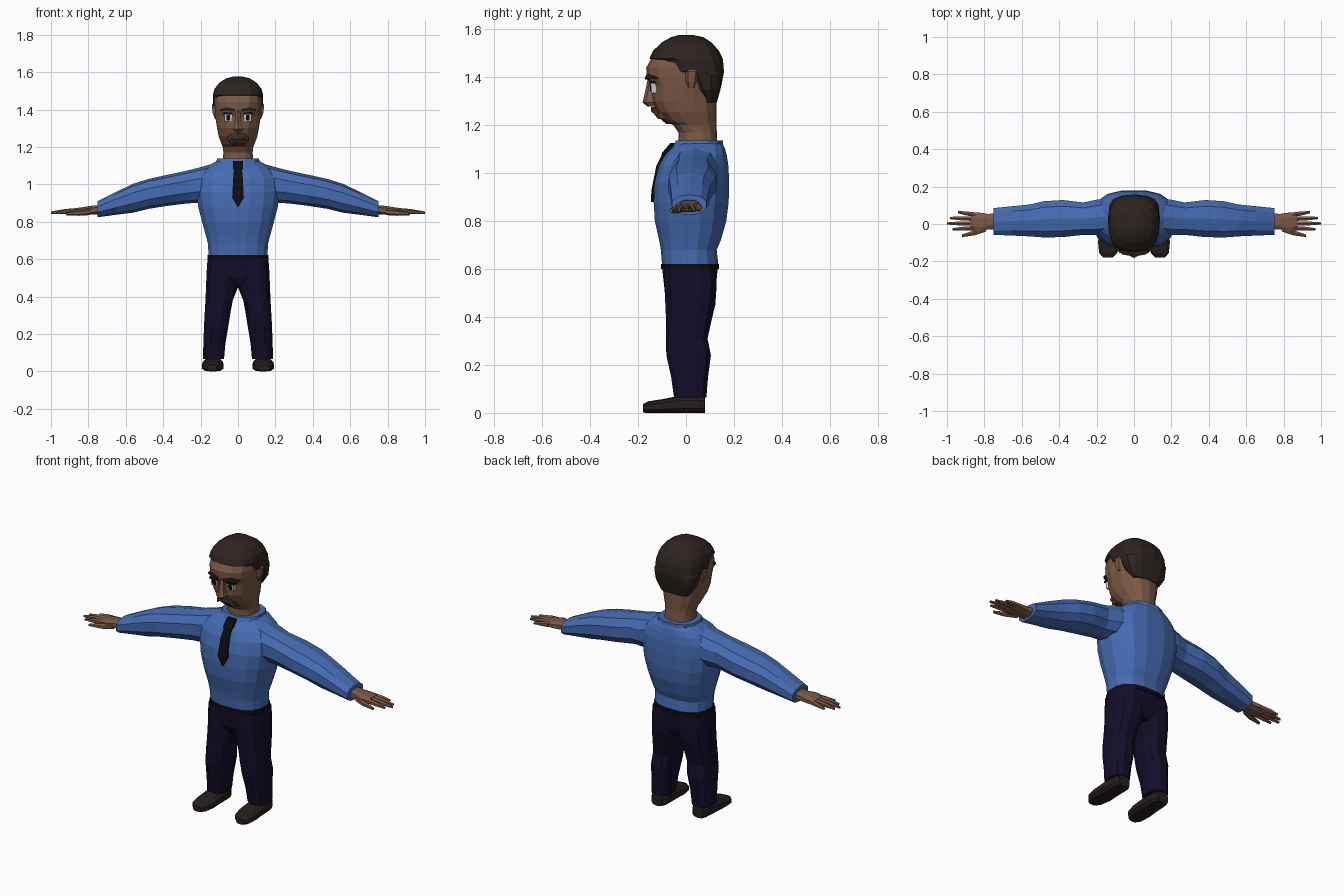
import bpy, bmesh
from math import sin, cos, pi


def material(name, rgb):
    m = bpy.data.materials.new(name)
    m.diffuse_color = (*rgb, 1)
    return m


SHIRT = material("shirt_blue", (0.06, 0.15, 0.45))
SKIN = material("skin_brown", (0.20, 0.10, 0.06))
NAVY = material("trouser_navy", (0.007, 0.004, 0.022))
HAIR = material("hair_brown", (0.026, 0.017, 0.014))
BEARD = material("beard_brown", (0.07, 0.035, 0.022))
SHOE = material("shoe_brown", (0.02, 0.013, 0.012))
BLACK = material("black", (0.004, 0.004, 0.005))
WHITE = material("eye_white", (0.6, 0.6, 0.6))


def loft(name, axis, rings, mat, n=12, e=0.8, mirror=False):
    """Skin rings (t, a0, a1, b0, b1) along an axis; e=1 is round, e=0 with n=4 is a box."""
    bm = bmesh.new()
    k = cos(pi / n) ** e
    loops = []
    for t, a0, a1, b0, b1 in rings:
        loop = []
        for i in range(n):
            w = 2 * pi * (i + 0.5) / n
            c, s = cos(w), sin(w)
            u = abs(c) ** e * (1 if c > 0 else -1) / k
            v = abs(s) ** e * (1 if s > 0 else -1) / k
            if e == 0:
                u, v = (1 if c > 0 else -1), (1 if s > 0 else -1)
            a = (a0 + a1) / 2 + u * (a1 - a0) / 2
            b = (b0 + b1) / 2 + v * (b1 - b0) / 2
            p = {"x": (t, a, b), "y": (a, t, b), "z": (a, b, t)}[axis]
            loop.append(bm.verts.new(p))
        loops.append(loop)
    for l0, l1 in zip(loops, loops[1:]):
        for i in range(n):
            j = (i + 1) % n
            bm.faces.new((l0[i], l0[j], l1[j], l1[i]))
    bm.faces.new(loops[0])
    bm.faces.new(loops[-1])
    bmesh.ops.recalc_face_normals(bm, faces=bm.faces)
    me = bpy.data.meshes.new(name)
    bm.to_mesh(me)
    bm.free()
    me.materials.append(mat)
    ob = bpy.data.objects.new(name, me)
    bpy.context.collection.objects.link(ob)
    if mirror:
        ob.modifiers.new("Mirror", "MIRROR").use_axis = (True, False, False)
    return ob


def sym(*rows):
    """Rings symmetric in x: (t, half width, b0, b1)."""
    return [(t, -w, w, b0, b1) for t, w, b0, b1 in rows]


# Shirt body
loft("shirt_body", "z", sym(
    (0.62, 0.158, -0.10, 0.135), (0.68, 0.160, -0.105, 0.128), (0.72, 0.170, -0.112, 0.145),
    (0.80, 0.192, -0.13, 0.168), (0.88, 0.213, -0.135, 0.178), (0.96, 0.222, -0.132, 0.18),
    (1.03, 0.218, -0.113, 0.177), (1.075, 0.190, -0.088, 0.17), (1.105, 0.150, -0.06, 0.162),
    (1.13, 0.105, -0.035, 0.148)), SHIRT, n=16)
loft("collar", "z", sym((1.11, 0.118, -0.055, 0.155), (1.137, 0.112, -0.042, 0.154)), SHIRT, n=12)

# Sleeves
loft("sleeve", "x", [
    (0.10, -0.05, 0.14, 0.93, 1.115), (0.20, -0.06, 0.13, 0.905, 1.088),
    (0.27, -0.058, 0.115, 0.902, 1.07), (0.38, -0.07, 0.128, 0.888, 1.047),
    (0.48, -0.072, 0.122, 0.872, 1.025), (0.56, -0.066, 0.104, 0.852, 1.00),
    (0.65, -0.062, 0.095, 0.84, 0.958), (0.75, -0.058, 0.085, 0.826, 0.908)],
    SHIRT, n=10, e=0.85, mirror=True)

# Hands
loft("palm", "x", [
    (0.73, -0.03, 0.058, 0.84, 0.89), (0.78, -0.028, 0.054, 0.838, 0.886),
    (0.82, -0.045, 0.06, 0.838, 0.88), (0.87, -0.035, 0.062, 0.842, 0.872)],
    SKIN, n=8, mirror=True)
for i, (y0, y1, tip) in enumerate(
        [(-0.022, -0.028, 0.97), (0.003, 0.003, 1.0), (0.028, 0.032, 0.985), (0.05, 0.063, 0.94)]):
    xm, ym = (0.85 + tip) / 2, (y0 + y1) / 2
    loft(f"finger_{i + 1}", "x", [
        (0.85, y0 - 0.012, y0 + 0.012, 0.844, 0.872),
        (xm, ym - 0.011, ym + 0.011, 0.842, 0.866),
        (tip, y1 - 0.006, y1 + 0.006, 0.842, 0.854)], SKIN, n=6, e=1, mirror=True)
loft("thumb", "x", [
    (0.79, -0.04, -0.005, 0.838, 0.868), (0.85, -0.06, -0.033, 0.834, 0.86),
    (0.92, -0.070, -0.056, 0.836, 0.85)], SKIN, n=6, e=1, mirror=True)

# Tie
loft("tie", "z", sym(
    (0.88, 0.003, -0.147, -0.125), (0.93, 0.031, -0.144, -0.12), (1.03, 0.026, -0.124, -0.1),
    (1.075, 0.022, -0.102, -0.075), (1.085, 0.027, -0.100, -0.065),
    (1.125, 0.026, -0.066, -0.03)), BLACK, n=4, e=0)

# Belt, hips and trouser legs
loft("belt", "z", sym((0.60, 0.163, -0.104, 0.138), (0.622, 0.162, -0.104, 0.138)), BLACK, n=16)
loft("hips", "z", sym(
    (0.455, 0.155, -0.06, 0.10), (0.50, 0.166, -0.088, 0.122), (0.61, 0.160, -0.10, 0.133)),
    NAVY, n=16)
loft("trouser_leg", "z", [
    (0.065, 0.075, 0.188, -0.05, 0.085), (0.15, 0.067, 0.185, -0.062, 0.092),
    (0.24, 0.052, 0.182, -0.082, 0.104), (0.31, 0.041, 0.178, -0.084, 0.09),
    (0.38, 0.028, 0.174, -0.083, 0.105), (0.45, 0.0, 0.171, -0.086, 0.122),
    (0.53, -0.005, 0.168, -0.09, 0.128), (0.60, -0.005, 0.163, -0.09, 0.125)],
    NAVY, n=12, mirror=True)

# Shoes
loft("shoe", "y", [
    (-0.18, 0.115, 0.165, 0.002, 0.036), (-0.155, 0.09, 0.186, 0.0, 0.048),
    (-0.10, 0.078, 0.192, 0.0, 0.056), (-0.04, 0.08, 0.188, 0.0, 0.068),
    (0.05, 0.082, 0.182, 0.0, 0.07), (0.08, 0.098, 0.168, 0.0, 0.066)],
    SHOE, n=10, e=0.65, mirror=True)

# Head and neck
loft("head", "z", sym(
    (1.11, 0.083, -0.03, 0.13), (1.17, 0.078, -0.03, 0.127), (1.20, 0.082, -0.05, 0.125),
    (1.215, 0.088, -0.08, 0.125), (1.255, 0.103, -0.118, 0.125), (1.30, 0.112, -0.138, 0.125),
    (1.36, 0.121, -0.143, 0.13), (1.40, 0.124, -0.16, 0.14), (1.44, 0.125, -0.163, 0.14),
    (1.49, 0.122, -0.135, 0.13), (1.54, 0.09, -0.08, 0.09)), SKIN, n=14, e=0.85)

# Hair: low at the nape, stepping forward over the temples to the hairline
loft("hair", "z", sym(
    (1.295, 0.085, 0.075, 0.128), (1.35, 0.122, 0.035, 0.143), (1.41, 0.132, 0.0, 0.155),
    (1.425, 0.134, -0.085, 0.156), (1.47, 0.135, -0.115, 0.152), (1.478, 0.134, -0.15, 0.15),
    (1.51, 0.126, -0.135, 0.135), (1.545, 0.098, -0.10, 0.105), (1.568, 0.06, -0.06, 0.07),
    (1.576, 0.025, -0.03, 0.03)), HAIR, n=14, e=0.75)

# Ears
loft("ear", "z", [
    (1.355, 0.11, 0.126, 0.01, 0.035), (1.385, 0.11, 0.136, 0.0, 0.045),
    (1.425, 0.11, 0.14, 0.0, 0.05), (1.435, 0.11, 0.132, 0.008, 0.042)], SKIN, n=6, mirror=True)

# Nose
loft("nose", "z", sym(
    (1.278, 0.016, -0.158, -0.12), (1.295, 0.027, -0.178, -0.12),
    (1.315, 0.02, -0.173, -0.12), (1.39, 0.011, -0.158, -0.12)), SKIN, n=6)

# Eyes and brows
loft("eye", "z", [
    (1.335, 0.035, 0.071, -0.144, -0.11), (1.376, 0.032, 0.074, -0.148, -0.11)],
    WHITE, n=4, e=0, mirror=True)
loft("iris", "z", [
    (1.342, 0.042, 0.062, -0.149, -0.12), (1.37, 0.042, 0.062, -0.152, -0.12)],
    BLACK, n=4, e=0, mirror=True)
loft("eyelid", "z", [
    (1.374, 0.028, 0.08, -0.153, -0.11), (1.384, 0.03, 0.078, -0.154, -0.11)],
    BLACK, n=4, e=0, mirror=True)
loft("eyebrow", "x", [
    (0.02, -0.17, -0.12, 1.390, 1.402), (0.06, -0.164, -0.12, 1.396, 1.412),
    (0.097, -0.138, -0.09, 1.392, 1.400)], HAIR, n=4, e=0, mirror=True)

# Moustache, mouth and chin beard
loft("moustache", "x", [
    (0.0, -0.147, -0.10, 1.258, 1.276), (0.032, -0.136, -0.09, 1.25, 1.272),
    (0.056, -0.116, -0.08, 1.225, 1.255)], BEARD, n=4, e=0, mirror=True)
loft("mouth", "z", sym((1.244, 0.028, -0.124, -0.09), (1.256, 0.03, -0.13, -0.09)), SKIN, n=6)
loft("chin_beard", "z", sym(
    (1.205, 0.032, -0.082, -0.05), (1.225, 0.05, -0.105, -0.06),
    (1.242, 0.04, -0.118, -0.07)), BEARD, n=8)
